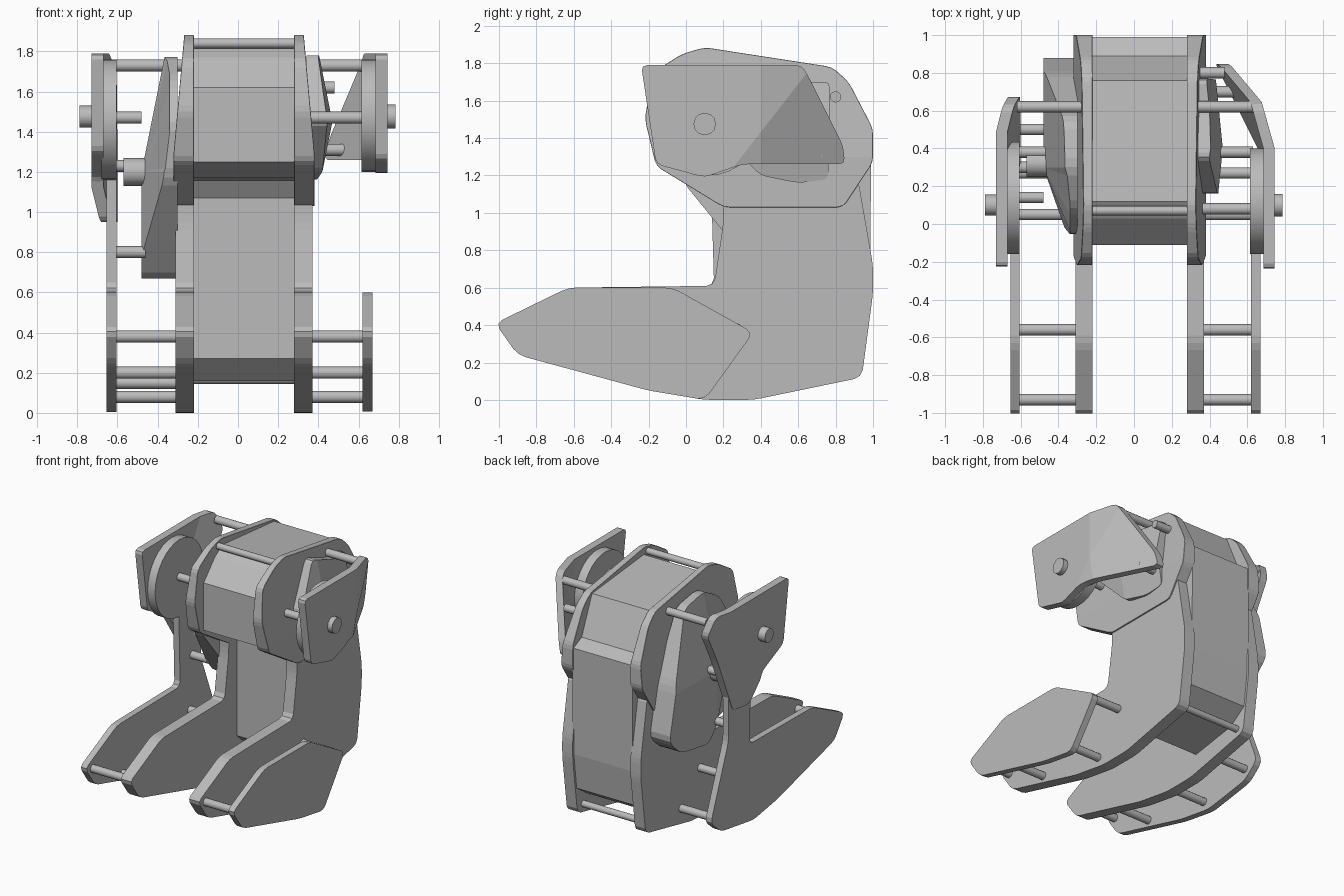
import bpy, bmesh
from math import pi
from mathutils import Matrix, Vector

if "Cube" in bpy.data.objects:
    bpy.data.objects.remove(bpy.data.objects["Cube"], do_unlink=True)

grey = bpy.data.materials.new("plain_grey")
grey.use_nodes = True
grey.diffuse_color = (0.5, 0.5, 0.5, 1)
grey.node_tree.nodes["Principled BSDF"].inputs["Base Color"].default_value = (0.5, 0.5, 0.5, 1)


def finish(name, bm):
    bmesh.ops.recalc_face_normals(bm, faces=bm.faces[:])
    mesh = bpy.data.meshes.new(name)
    bm.to_mesh(mesh)
    bm.free()
    mesh.materials.append(grey)
    obj = bpy.data.objects.new(name, mesh)
    bpy.context.collection.objects.link(obj)
    return obj


def plate(name, pts, x0, x1, corner=0.03, cuts=(), bend=None, rim=0.0):
    """Extrude a (y, z) profile from x0 to x1, round its corners and bend it along cut lines."""
    bm = bmesh.new()
    bm.faces.new([bm.verts.new((x0, y, z)) for y, z in pts])
    if corner:
        bmesh.ops.bevel(bm, geom=bm.verts[:], offset=corner, segments=2,
                        profile=0.5, affect='VERTICES')
    ext = bmesh.ops.extrude_face_region(bm, geom=bm.faces[:])
    moved = [v for v in ext["geom"] if isinstance(v, bmesh.types.BMVert)]
    bmesh.ops.translate(bm, verts=moved, vec=(x1 - x0, 0, 0))
    for point, normal in cuts:
        bmesh.ops.bisect_plane(bm, geom=bm.verts[:] + bm.edges[:] + bm.faces[:],
                               plane_co=(0, *point), plane_no=(0, *normal))
    if bend:
        for v in bm.verts:
            v.co.x += bend(v.co.x, v.co.y, v.co.z)
        bmesh.ops.triangulate(bm, faces=[f for f in bm.faces if len(f.verts) > 4])
    obj = finish(name, bm)
    if rim:
        mod = obj.modifiers.new("rim", 'BEVEL')
        mod.width = rim
        mod.limit_method = 'ANGLE'
        mod.angle_limit = 0.9
    return obj


def rod(name, x0, x1, y, z, r=0.03, sides=12):
    bm = bmesh.new()
    place = Matrix.Translation(Vector(((x0 + x1) / 2, y, z))) @ Matrix.Rotation(pi / 2, 4, 'Y')
    bmesh.ops.create_cone(bm, cap_ends=True, segments=sides, radius1=r, radius2=r,
                          depth=abs(x1 - x0), matrix=place)
    obj = finish(name, bm)
    for f in obj.data.polygons:
        f.use_smooth = len(f.vertices) == 4


toe = [(-0.63, 0.6), (-1.02, 0.41), (-0.9, 0.24), (-0.2, 0.05), (0.1, 0.0)]

# Main legs and head cheeks, one on each side of the body
leg = toe + [(0.36, 0.0), (0.94, 0.12), (1.0, 0.57), (1.0, 0.72), (0.92, 1.18),
             (0.2, 1.18), (0.2, 0.95), (0.15, 0.61)]
cheek = [(-0.16, 1.25), (-0.22, 1.5), (-0.18, 1.75), (-0.02, 1.85), (0.1, 1.885), (0.78, 1.78),
         (0.87, 1.7), (1.0, 1.45), (1.0, 1.27), (0.84, 1.03), (0.2, 1.03)]
for side, inner, out in (("left", 0.28, 1), ("right", -0.22, -1)):
    plate(side + "_leg", leg, inner, inner + 0.09 * out, corner=0.04)
    plate(side + "_cheek", cheek, inner, inner + 0.1 * out, cuts=[((0, 1.3), (0, 1))], rim=0.01,
          bend=lambda x, y, z, i=inner, o=out: -o * max(0, z - 1.3) * 0.09 if abs(x - i) > 0.05 else 0)

# Head block and torso block, the torso rising behind the head as a ledge
plate("head_block", [(-0.11, 1.25), (-0.11, 1.62), (0.03, 1.77), (0.12, 1.83), (0.76, 1.77),
                     (0.9, 1.45), (0.85, 1.1), (0.1, 1.17)], -0.23, 0.29, corner=0)
plate("torso_block", [(0.22, 1.18), (0.3, 1.07), (0.3, 0.27), (0.42, 0.16), (0.8, 0.22),
                      (0.95, 0.32), (0.985, 0.6), (0.99, 1.43), (0.86, 1.49), (0.6, 1.2)],
      -0.23, 0.29, corner=0)
for y, z in ((0.07, 1.84), (0.87, 0.17)):
    rod("cross_rod", -0.24, 0.3, y, z, 0.025)

# Outer foot plates, the right one carrying a tall neck
plate("left_foot_guard", toe + [(0.36, 0.36), (-0.07, 0.6)], 0.62, 0.67, corner=0.04)
plate("right_foot_guard", toe + [(0.5, 0.06), (0.63, 0.17), (0.41, 0.73), (0.41, 1.3),
                                 (0.13, 1.3), (0.15, 0.61)], -0.655, -0.605, corner=0.04)

# Outer head panels swept inward at the back, each with a round inner disc
plate("left_head_panel", [(-0.24, 1.79), (-0.16, 1.26), (0.1, 1.19), (0.3, 1.26), (0.85, 1.26),
                          (0.84, 1.36), (0.67, 1.7), (0.62, 1.79)], 0.685, 0.745,
      cuts=[((0.25, 1.24), (1, -0.78)), ((0.4, 1.5), (1, 0))],
      bend=lambda x, y, z: -0.28 * max(0, y - 0.4) - 0.22 * max(0, y - 0.25 - 0.78 * (z - 1.24)))
plate("right_head_panel", [(-0.23, 1.79), (-0.16, 1.3), (0.1, 1.18), (0.2, 0.95), (0.36, 0.95),
                           (0.55, 1.4), (0.68, 1.65), (0.62, 1.79)], -0.73, -0.67,
      cuts=[((0.33, 1.5), (1, -0.55))],
      bend=lambda x, y, z: min(0.07, 0.25 * max(0, y - 0.33 - 0.55 * (z - 1.5))))
rod("left_disc", 0.615, 0.69, 0.12, 1.48, 0.28, 32)
rod("right_disc", -0.68, -0.605, 0.14, 1.46, 0.3, 32)

# Shoulder shells between the cheeks and the outer panels
plate("right_shoulder", [(-0.02, 1.17), (-0.06, 1.45), (0.08, 1.66), (0.3, 1.78), (0.55, 1.74),
                         (0.8, 1.25), (0.89, 0.85), (0.75, 0.72), (0.4, 0.66), (0.2, 0.9)],
      -0.3, -0.48, corner=0.05, cuts=[((0.3, 1.2), (0, 1)), ((0.3, 1.2), (1, 0))],
      bend=lambda x, y, z: 0 if x > -0.4 else min(
          0.14, max(0, z - 1.2) * 0.2 + max(0, 0.3 - y) * 0.35))
plate("left_shoulder", [(0.15, 1.45), (0.35, 1.79), (0.6, 1.7), (0.77, 1.7), (0.76, 1.18),
                        (0.6, 1.16), (0.4, 1.2)], 0.34, 0.47,
      cuts=[((0.4, 1.45), (0, 1)), ((0.4, 1.45), (1, 0))],
      bend=lambda x, y, z: 0 if x < 0.4 else -0.2 * abs(z - 1.45) - 0.1 * abs(y - 0.4))

# Spacer rods
for y, z in ((-0.93, 0.38), (-0.56, 0.2), (0.05, 0.08), (0.27, 0.38)):
    rod("left_foot_rod", 0.36, 0.63, y, z)
    rod("right_foot_rod", -0.61, -0.3, y, z)
rod("right_heel_rod", -0.61, -0.3, 0.5, 0.15)
rod("right_top_rod", -0.62, -0.26, 0.62, 1.73)
rod("left_top_rod", 0.32, 0.64, 0.62, 1.73)
rod("left_back_rod", 0.32, 0.48, 0.8, 1.62)
rod("left_low_rod", 0.4, 0.56, 0.7, 1.31)
rod("left_pivot_rod", 0.36, 0.7, 0.08, 1.47)
rod("left_middle_rod", 0.42, 0.63, 0.38, 1.47)
rod("right_pivot_rod", -0.68, -0.48, 0.14, 1.47)
rod("right_neck_rod", -0.61, -0.46, 0.3, 0.8)
rod("right_shoulder_pin", -0.57, -0.44, 0.32, 1.2, 0.07)
rod("right_shoulder_rod", -0.61, -0.44, 0.38, 1.23)

# Pivot bolts
rod("left_bolt", 0.73, 0.785, 0.1, 1.475, 0.06)
rod("right_bolt", -0.72, -0.79, 0.1, 1.475, 0.055)
